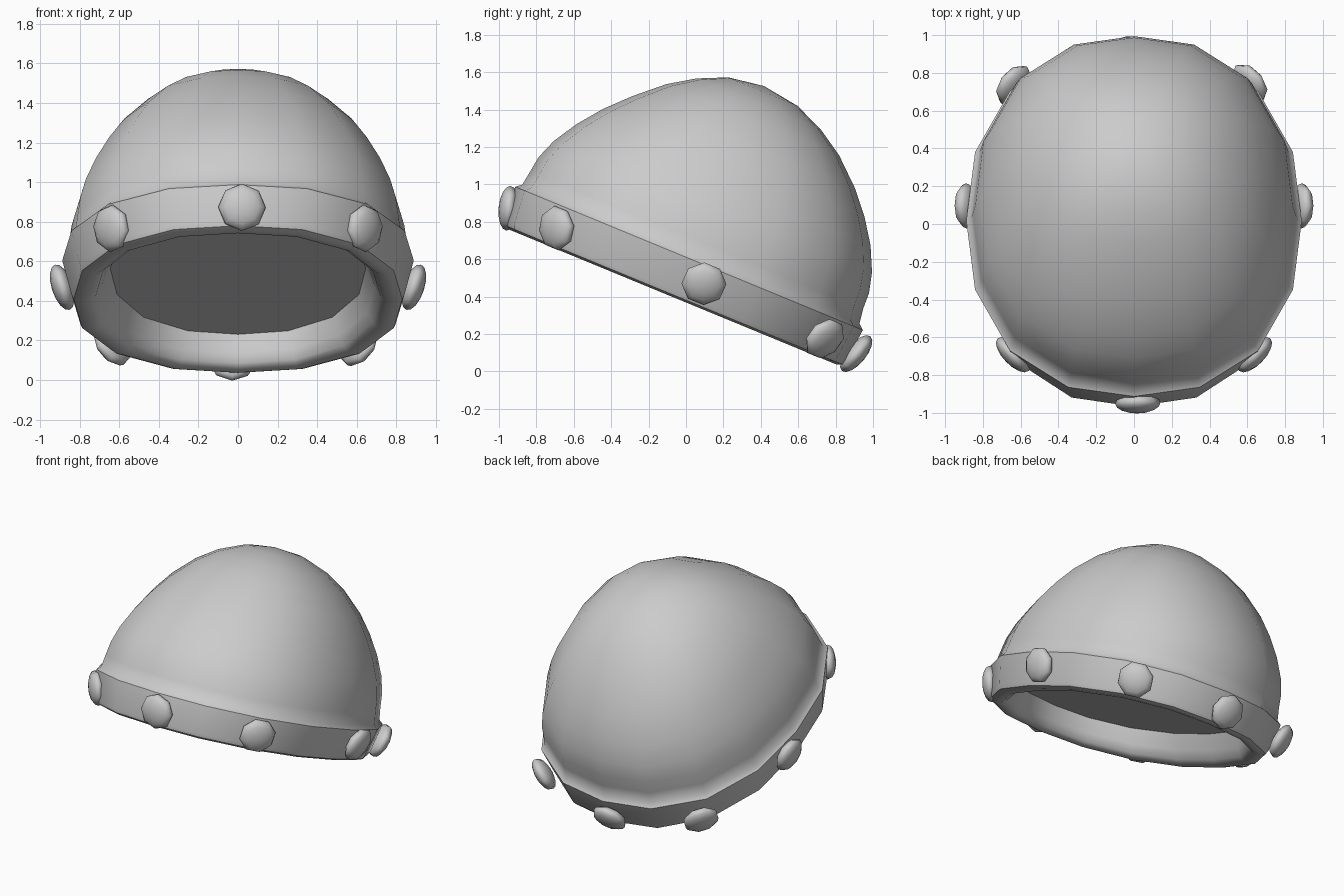
import bpy, bmesh
from math import cos, sin, pi, radians
from mathutils import Matrix, Vector

cube = bpy.data.objects.get("Cube")
if cube:
    bpy.data.objects.remove(cube)

SEGMENTS = 16
SQUARE = 2.3                      # how squared the oval plan is
CENTRE = -0.215                   # along the tilted rim plane
TILT = Matrix.Rotation(radians(-22.4), 4, 'X')

grey = bpy.data.materials.new("grey")
grey.use_nodes = True
colour = (0.6, 0.6, 0.6, 1)
grey.diffuse_color = colour
grey.node_tree.nodes["Principled BSDF"].inputs["Base Color"].default_value = colour


def finish(name, bm, angle):
    bmesh.ops.recalc_face_normals(bm, faces=bm.faces)
    mesh = bpy.data.meshes.new(name)
    bm.to_mesh(mesh)
    bm.free()
    mesh.materials.append(grey)
    obj = bpy.data.objects.new(name, mesh)
    bpy.context.collection.objects.link(obj)
    bpy.ops.object.select_all(action='DESELECT')
    obj.select_set(True)
    bpy.context.view_layer.objects.active = obj
    bpy.ops.object.shade_smooth_by_angle(angle=radians(angle))
    return obj


def oval(angle, length, width, shift):
    """Point on a slightly squared oval."""
    c, s = cos(angle), sin(angle)
    r = 1 / (abs(c) ** SQUARE + abs(s) ** SQUARE) ** (1 / SQUARE)
    return r * s * width, CENTRE + shift - r * c * length


def shell(name, profile, angle):
    """Stack oval rings (half length, half width, height, shift); zero size closes to a point."""
    bm = bmesh.new()
    rings = []
    for length, width, height, shift in profile:
        count = SEGMENTS if length else 1
        rings.append([bm.verts.new((*oval(2 * pi * i / SEGMENTS, length, width, shift), height))
                      for i in range(count)])
    for a, b in zip(rings, rings[1:]):
        for i in range(SEGMENTS):
            j = (i + 1) % SEGMENTS
            if len(b) == 1:
                bm.faces.new((a[i], a[j], b[0]))
            else:
                bm.faces.new((a[i], a[j], b[j], b[i]))
    bm.faces.new(rings[0])        # flat inner ceiling
    obj = finish(name, bm, angle)
    obj.matrix_world = TILT


shell("helmet", [
    # ceiling, inner wall and rounded rim
    (0.87, 0.645, 0.52, 0), (0.865, 0.69, 0.42, 0), (0.875, 0.72, 0.365, 0),
    (0.90, 0.755, 0.343, 0), (0.945, 0.80, 0.341, 0), (0.975, 0.83, 0.353, 0),
    (0.985, 0.84, 0.375, 0),
    # sloped band and its upper crease
    (1.005, 0.888, 0.565, 0), (0.975, 0.864, 0.59, 0),
    # dome
    (0.963, 0.853, 0.67, 0), (0.955, 0.84, 0.76, 0.005), (0.92, 0.81, 0.87, 0.012),
    (0.85, 0.755, 1.0, 0.02), (0.755, 0.685, 1.13, 0.026), (0.645, 0.605, 1.25, 0.032),
    (0.50, 0.48, 1.38, 0.032), (0.36, 0.355, 1.47, 0.03),
    (0.2, 0.195, 1.54, 0.025), (0, 0, 1.57, 0.02)], 42)


# Studs: flattened eight-sided domes leaning with the band
def stud(name, x, v, w, roll):
    bm = bmesh.new()
    bmesh.ops.create_uvsphere(bm, u_segments=8, v_segments=8, radius=1)
    bmesh.ops.scale(bm, vec=(0.12, 0.12, 0.053), verts=bm.verts)
    bmesh.ops.rotate(bm, matrix=Matrix.Rotation(roll, 3, 'Z'), verts=bm.verts)
    obj = finish(name, bm, 70)
    flat = Vector((x / 0.775, v - CENTRE, 0)).normalized()
    outward = flat * cos(radians(17)) - Vector((0, 0, sin(radians(17))))
    turn = outward.to_track_quat('Z', 'Y').to_matrix().to_4x4()
    obj.matrix_world = TILT @ Matrix.Translation((x, v, w)) @ turn


stud("front_stud", 0.02, -1.21, 0.445, 0)
stud("back_stud", -0.03, 0.805, 0.435, 0)
stud("left_back_stud", 0.61, 0.62, 0.445, pi / 8)
stud("right_back_stud", -0.635, 0.612, 0.445, pi / 8)
for side, label in ((1, "left"), (-1, "right")):
    stud(label + "_front_stud", side * 0.64, -0.932, 0.445, pi / 8)
    stud(label + "_side_stud", side * 0.888, -0.09, 0.47, pi / 8)
